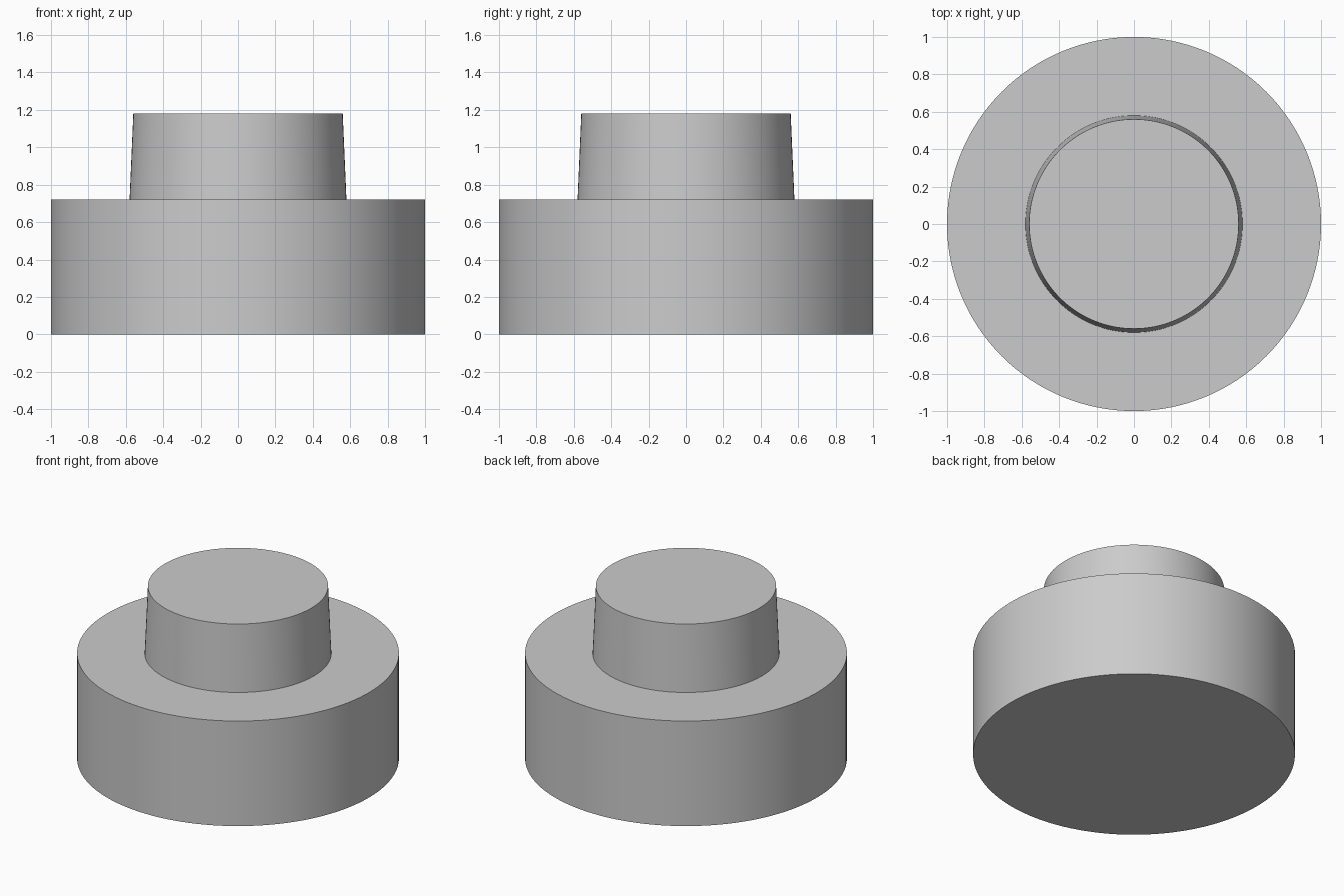
import bpy, bmesh, math

cube = bpy.data.objects.get("Cube")
if cube:
    bpy.data.objects.remove(cube, do_unlink=True)

SEGMENTS = 128

# Plain grey material
GREY = (0.6, 0.6, 0.6, 1.0)
grey = bpy.data.materials.new("plain_grey")
grey.use_nodes = True
grey.diffuse_color = GREY
grey.node_tree.nodes["Principled BSDF"].inputs["Base Color"].default_value = GREY

# Stepped profile as (radius, height): wide base, ledge, tapered boss
profile = [(1.0, 0.0), (1.0, 0.72), (0.58, 0.72), (0.56, 1.18)]

# Turn the profile into rings, bridge them and cap both ends
bm = bmesh.new()
rings = []
for radius, height in profile:
    angles = [math.tau * i / SEGMENTS for i in range(SEGMENTS)]
    rings.append([bm.verts.new((radius * math.cos(a), radius * math.sin(a), height))
                  for a in angles])
for lower, upper in zip(rings, rings[1:]):
    for i in range(SEGMENTS):
        j = (i + 1) % SEGMENTS
        bm.faces.new((lower[i], lower[j], upper[j], upper[i]))
bm.faces.new(rings[0][::-1])
bm.faces.new(rings[-1])
bmesh.ops.recalc_face_normals(bm, faces=bm.faces)

mesh = bpy.data.meshes.new("stepped_round_body")
bm.to_mesh(mesh)
bm.free()
mesh.materials.append(grey)
body = bpy.data.objects.new("stepped_round_body", mesh)
bpy.context.collection.objects.link(body)

# Smooth round walls with sharp rims
bpy.ops.object.select_all(action="DESELECT")
body.select_set(True)
bpy.context.view_layer.objects.active = body
bpy.ops.object.shade_smooth_by_angle(angle=math.radians(30))
